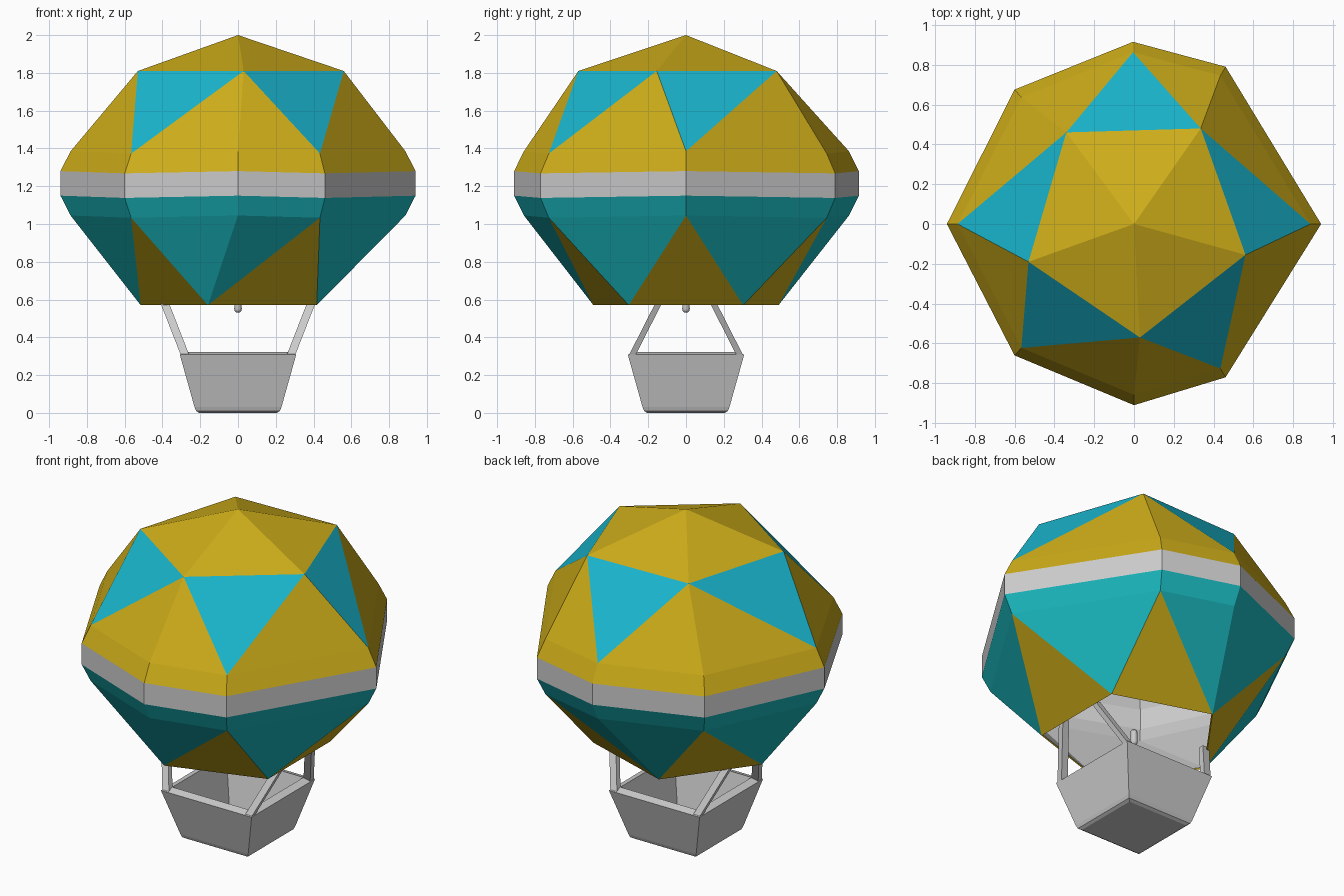
import bpy, bmesh, math
from mathutils import Vector

if "Cube" in bpy.data.objects:
    bpy.data.objects.remove(bpy.data.objects["Cube"])


def material(name, rgb):
    m = bpy.data.materials.new(name)
    m.diffuse_color = (*rgb, 1)
    m.use_nodes = True
    m.node_tree.nodes["Principled BSDF"].inputs["Base Color"].default_value = m.diffuse_color
    return m


def finish(name, bm, mats=()):
    bmesh.ops.recalc_face_normals(bm, faces=bm.faces)
    me = bpy.data.meshes.new(name)
    bm.to_mesh(me)
    bm.free()
    ob = bpy.data.objects.new(name, me)
    bpy.context.collection.objects.link(ob)
    for m in mats:
        me.materials.append(m)
    return ob


YELLOW, CYAN, TEAL, GREY = range(4)
mats = [material("yellow", (0.62, 0.42, 0.01)), material("cyan", (0.01, 0.47, 0.62)),
        material("teal", (0.01, 0.48, 0.52)), material("grey", (0.8, 0.8, 0.8))]

# Envelope: eight-sided belt between a five-sided crown and a five-sided mouth
bm = bmesh.new()
belt = [(0.94, 0), (0.46, 0.79), (-0.005, 0.915), (-0.6, 0.675),
        (-0.94, 0), (-0.6, -0.66), (0, -0.91), (0.46, -0.77)]


def face(verts, mat):
    bm.faces.new(verts).material_index = mat


def fan(five, ring, starts, side, gap):
    """Join a five-point ring to the belt; starts = belt range met by each point."""
    for i in range(5):
        for k in range(starts[i], starts[i + 1]):
            face((five[i], ring[k % 8], ring[(k + 1) % 8]), side)
        face((five[i], five[(i + 1) % 5], ring[starts[i + 1] % 8]), gap)


rings = []
for z, s in ((1.385, 0.943), (1.28, 1), (1.15, 1), (1.045, 0.943)):
    rings.append([bm.verts.new((x * s, y * s, z - (0.012 if abs(x) in (0.46, 0.6) else 0)))
                  for x, y in belt])
for a, b, mat in zip(rings, rings[1:], (YELLOW, GREY, TEAL)):
    for i in range(8):
        face((a[i], a[(i + 1) % 8], b[(i + 1) % 8], b[i]), mat)

crown = [bm.verts.new((x, y, 1.81)) for x, y in
         ((0.335, 0.48), (-0.34, 0.46), (-0.53, -0.19), (0.03, -0.57), (0.56, -0.155))]
mouth = [bm.verts.new((0.515 * math.cos(a), 0.515 * math.sin(a), 0.57))
         for a in (math.radians(36 + 72 * i) for i in range(5))]
fan(crown, rings[0], (0, 2, 4, 5, 7, 8), YELLOW, CYAN)
fan(mouth, rings[3], (0, 1, 3, 5, 7, 8), TEAL, YELLOW)
apex = bm.verts.new((0, 0, 2))
for i in range(5):
    face((apex, crown[i], crown[(i + 1) % 5]), YELLOW)
envelope = finish("envelope", bm, mats)

# Grey lining inside the envelope
lining = envelope.modifiers.new("lining", "SOLIDIFY")
lining.thickness = 0.01
lining.offset = -1
lining.material_offset = GREY

# Basket: tapered square tub with an inward rim
bm = bmesh.new()
loops = []
for r, z in ((0.205, 0), (0.222, 0.01), (0.23, 0.03), (0.308, 0.308), (0.262, 0.323), (0.195, 0.04)):
    loops.append([bm.verts.new((r * sx, r * sy, z)) for sx, sy in ((1, 1), (-1, 1), (-1, -1), (1, -1))])
for a, b in zip(loops, loops[1:]):
    for i in range(4):
        bm.faces.new((a[i], a[(i + 1) % 4], b[(i + 1) % 4], b[i]))
bm.faces.new(loops[0])
bm.faces.new(loops[-1])
finish("basket", bm)

# Four struts leaning from the basket corners to the envelope mouth
for sx in (-1, 1):
    for sy in (-1, 1):
        bm = bmesh.new()
        bmesh.ops.create_cube(bm, size=1)
        for v in bm.verts:
            c = Vector((0.28, 0.285, 0.305)) if v.co.z < 0 else Vector((0.395, 0.135, 0.6))
            v.co = Vector(((c.x + v.co.x * 0.045) * sx, (c.y + v.co.y * 0.035) * sy, c.z))
        finish("strut_%s_%s" % ("left" if sx < 0 else "right", "front" if sy < 0 else "back"), bm)

# Burner: small upright capsule under the mouth
bpy.ops.mesh.primitive_uv_sphere_add(segments=12, ring_count=8, radius=0.02)
burner = bpy.context.object
burner.name = "burner"
for v in burner.data.vertices:
    v.co.z += 0.58 + (0.03 if v.co.z > 0.001 else -0.03)
bpy.ops.object.shade_smooth_by_angle()
